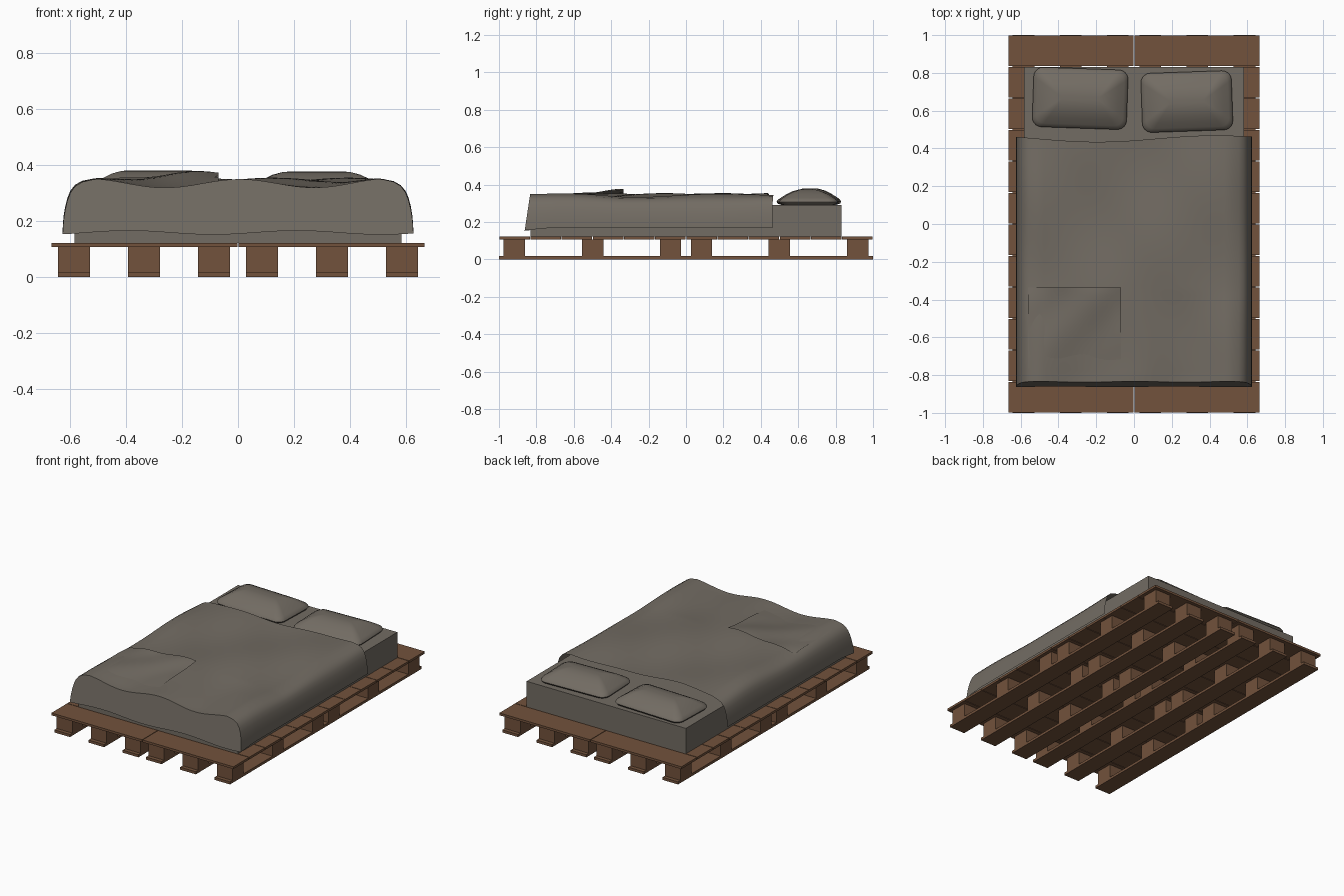
import bpy, bmesh, math
from mathutils import Matrix, Vector

if "Cube" in bpy.data.objects:
    bpy.data.objects.remove(bpy.data.objects["Cube"])


def material(name, rgb):
    m = bpy.data.materials.new(name)
    m.diffuse_color = (*rgb, 1)
    m.use_nodes = True
    m.node_tree.nodes["Principled BSDF"].inputs["Base Color"].default_value = m.diffuse_color
    return m


WOOD = material("wood", (0.17, 0.085, 0.045))
LINEN = material("linen", (0.17, 0.15, 0.125))


def finish(bm, name, mat, smooth=None):
    bmesh.ops.recalc_face_normals(bm, faces=bm.faces)
    me = bpy.data.meshes.new(name)
    bm.to_mesh(me)
    bm.free()
    ob = bpy.data.objects.new(name, me)
    bpy.context.collection.objects.link(ob)
    me.materials.append(mat)
    if smooth:
        bpy.ops.object.select_all(action='DESELECT')
        ob.select_set(True)
        bpy.context.view_layer.objects.active = ob
        bpy.ops.object.shade_smooth_by_angle(angle=math.radians(smooth))
    return ob


def box(bm, x0, x1, y0, y1, z0, z1):
    m = Matrix.Translation(((x0 + x1) / 2, (y0 + y1) / 2, (z0 + z1) / 2))
    bmesh.ops.create_cube(bm, size=1, matrix=m @ Matrix.Diagonal((x1 - x0, y1 - y0, z1 - z0, 1)))


def grid_faces(bm, rows):
    for a, b in zip(rows, rows[1:]):
        for i in range(len(a) - 1):
            bm.faces.new((a[i], a[i + 1], b[i + 1], b[i]))


# Pallets: two by two, each with top boards, blocks and runners
RUNNERS = (0.085, 0.335, 0.585)
BLOCKS = (0.083, 0.499, 0.918)
for sx in (-1, 1):
    for sy in (-1, 1):
        bm = bmesh.new()
        for i in range(6):
            ys = sorted((sy * (i / 6 + 0.002), sy * ((i + 1) / 6 - 0.002)))
            xs = sorted((sx * 0.002, sx * 0.665))
            box(bm, *xs, *ys, 0.107, 0.122)
        for rx in RUNNERS:
            x = sx * rx
            box(bm, x - 0.057, x + 0.057, min(0, sy), max(0, sy), 0.003 - 0.003, 0.017)
            for by in BLOCKS:
                y = sy * by
                box(bm, x - 0.057, x + 0.057, y - 0.057, y + 0.057, 0.017, 0.107)
        finish(bm, "pallet", WOOD)

# Mattress
bm = bmesh.new()
box(bm, -0.582, 0.582, -0.832, 0.832, 0.122, 0.29)
finish(bm, "mattress", LINEN)


# Pillows: stacked rounded rectangles rising to a short ridge
def pillow(name, cx, cy, hx, hy, angle, top):
    levels = [(0.03, 0.0), (0.006, 0.008), (0, 0.018), (0.006, 0.03), (0.02, 0.04),
              (0.05, 0.06), (0.085, 0.078), (0.12, 0.088), (0.145, 0.09)]
    bm = bmesh.new()
    rot = Matrix.Rotation(math.radians(angle), 4, 'Z')
    loops = []
    for inset, z in levels:
        r = max(0.004, 0.05 - inset * 0.32)
        ax, ay = hx - inset, hy - inset
        r = min(r, ay * 0.9)
        loop = []
        for q, (qx, qy) in enumerate(((1, 1), (-1, 1), (-1, -1), (1, -1))):
            for k in range(6):
                a = math.pi / 2 * (q + k / 5)
                p = Vector((qx * (ax - r) + r * math.cos(a), qy * (ay - r) + r * math.sin(a), 0))
                loop.append(bm.verts.new(rot @ p + Vector((cx, cy, 0.29 + z * top / 0.09))))
        loops.append(loop)
    for a, b in zip(loops, loops[1:]):
        for i in range(len(a)):
            j = (i + 1) % len(a)
            bm.faces.new((a[i], a[j], b[j], b[i]))
    bm.faces.new(loops[0][::-1])
    bm.faces.new(loops[-1])
    finish(bm, name, LINEN, 40)


pillow("pillow_left", -0.285, 0.665, 0.25, 0.158, -2, 0.09)
pillow("pillow_right", 0.28, 0.648, 0.24, 0.157, 2, 0.086)


# Blanket: wavy top with hanging sides and front
def height(x, y):
    front = max(0, min(1, (-0.35 - y) / 0.45))
    z = 0.343 + 0.007 * math.sin(7 * x - 6 * y) + 0.004 * math.sin(13 * x + 9 * y + 1)
    zf = 0.332 + 0.02 * math.cos(2 * math.pi * x / 0.54)
    return z * (1 - 0.8 * front) + zf * 0.8 * front


def hem(x):
    return 0.158 + 0.007 * math.cos(2 * math.pi * x / 0.6 - 2.2)


def head_edge(x):
    return 0.452 + 0.017 * math.sin(5 * x - 0.6)


EDGE = [(0.625, 0), (0.622, 0.25), (0.616, 0.45), (0.608, 0.62), (0.597, 0.76),
        (0.58, 0.87), (0.555, 0.94), (0.52, 0.98)]
NX, NY, NF = 44, 60, 6
section = ([(-x, w) for x, w in EDGE]
           + [(-0.5 + i / NX, 1) for i in range(NX + 1)]
           + EDGE[::-1])


def front_y(z):
    return -0.833 - 0.03 * max(0, (0.35 - z) / 0.2)


bm = bmesh.new()
rows = []
for j in range(NY + 1):
    t = j / NY
    row = []
    for x, w in section:
        h = height(x, head_edge(x) + t * (-0.835 - head_edge(x)))
        low = 0.168 + (hem(x) - 0.168) * max(0, t * 10 - 9)
        z = low + w * (h - low)
        y0 = head_edge(x)
        row.append(bm.verts.new((x, y0 + t * (front_y(z) - y0), z)))
    rows.append(row)
last = [v.co.copy() for v in rows[-1]]
for k in range(1, NF + 1):
    row = []
    for co in last:
        z = co.z + (hem(co.x) - co.z) * k / NF
        row.append(bm.verts.new((co.x, front_y(z), z)))
    rows.append(row)
grid_faces(bm, rows)
bmesh.ops.remove_doubles(bm, verts=bm.verts, dist=0.0005)
finish(bm, "blanket", LINEN, 50)

# Folded corner of the blanket lying on its near left part
bm = bmesh.new()
rows = []
N = 20
for j in range(N + 1):
    row = []
    for i in range(N + 1):
        u, v = i / N, j / N
        x = -0.56 + 0.49 * u
        y = -0.335 - 0.43 * v
        lift = 0.02 * min(1, u * 3) * (1 - v) + 0.006 * math.sin(9 * u + 7 * v) * (1 - v) - 0.003 * v
        row.append(bm.verts.new((x, y, height(x, y) + lift - 0.008 * (1 - min(1, u * 5)))))
    rows.append(row)
grid_faces(bm, rows)
finish(bm, "blanket_fold", LINEN, 50)
